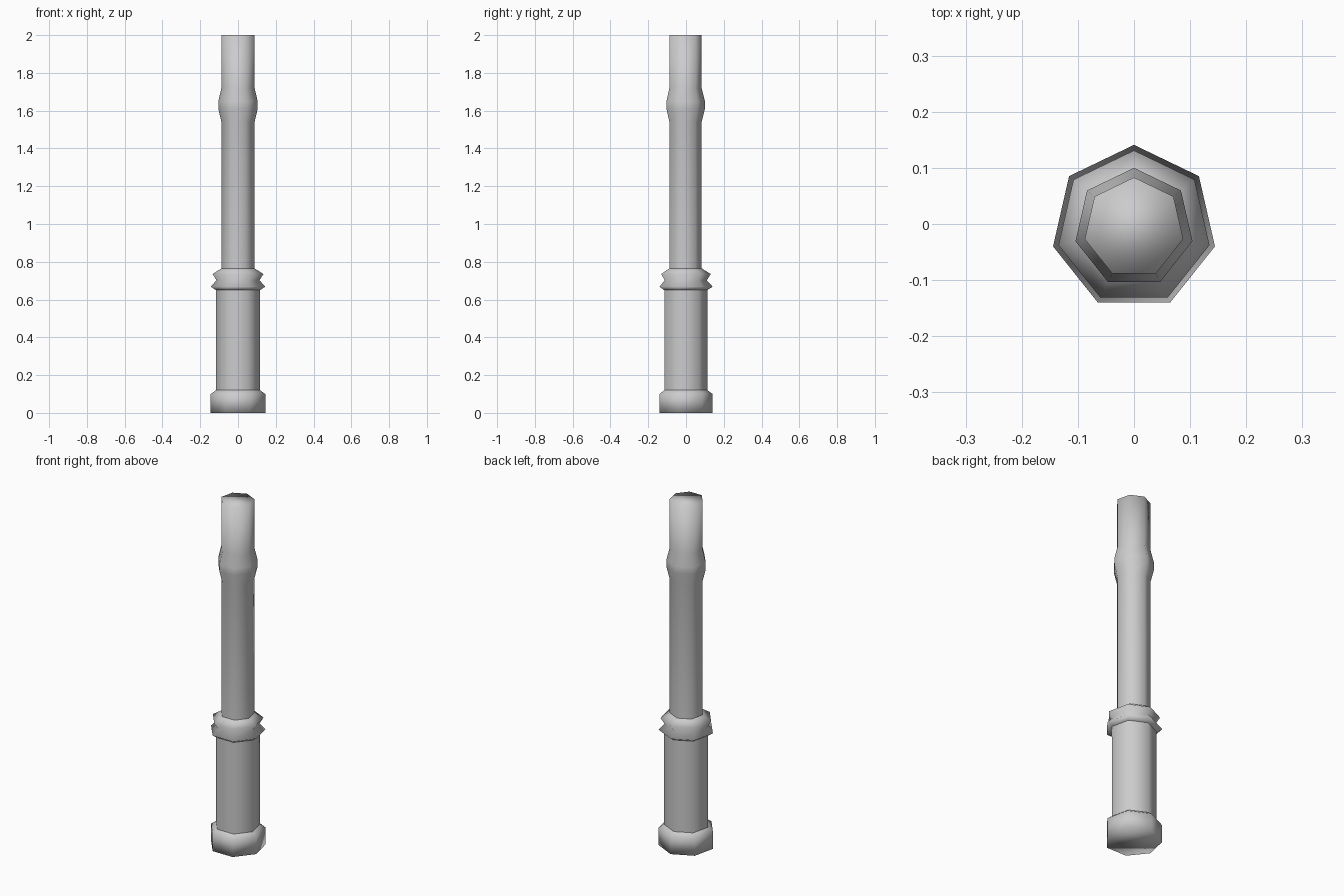
import bpy, bmesh
from math import cos, sin, pi

if "Cube" in bpy.data.objects:
    bpy.data.objects.remove(bpy.data.objects["Cube"])

SIDES = 7
CENTRE_Y = -0.007  # centres the heptagon's bounds on y = 0


def turned(name, profile, cap_bottom=False, cap_top=False):
    """Sweep (radius, height) points around z as a seven-sided smooth part."""
    bm = bmesh.new()
    rings = []
    for r, z in profile:
        angles = [pi / 2 + 2 * pi * i / SIDES for i in range(SIDES)]
        rings.append([bm.verts.new((r * cos(a), CENTRE_Y + r * sin(a), z)) for a in angles])
    for low, high in zip(rings, rings[1:]):
        for i in range(SIDES):
            j = (i + 1) % SIDES
            bm.faces.new((low[i], low[j], high[j], high[i]))
    if cap_bottom:
        bm.faces.new(rings[0][::-1])
    if cap_top:
        bm.faces.new(rings[-1])
    for f in bm.faces:
        f.smooth = True
    mesh = bpy.data.meshes.new(name)
    bm.to_mesh(mesh)
    bm.free()
    obj = bpy.data.objects.new(name, mesh)
    bpy.context.collection.objects.link(obj)
    return obj


# Wide foot with a chamfered shoulder
turned("foot", [(0.148, 0), (0.148, 0.10), (0.12, 0.12)], cap_bottom=True)
# Thick lower post
turned("lower_post", [(0.12, 0.12), (0.12, 0.65)])
# Double ridged collar
turned("collar", [(0.12, 0.65), (0.148, 0.668), (0.117, 0.702), (0.138, 0.735), (0.09, 0.765)])
# Slim upper post with a swelling near the top
turned("upper_post", [(0.09, 0.765), (0.09, 1.54), (0.107, 1.61), (0.107, 1.65),
                      (0.09, 1.72), (0.09, 2.0)], cap_top=True)
